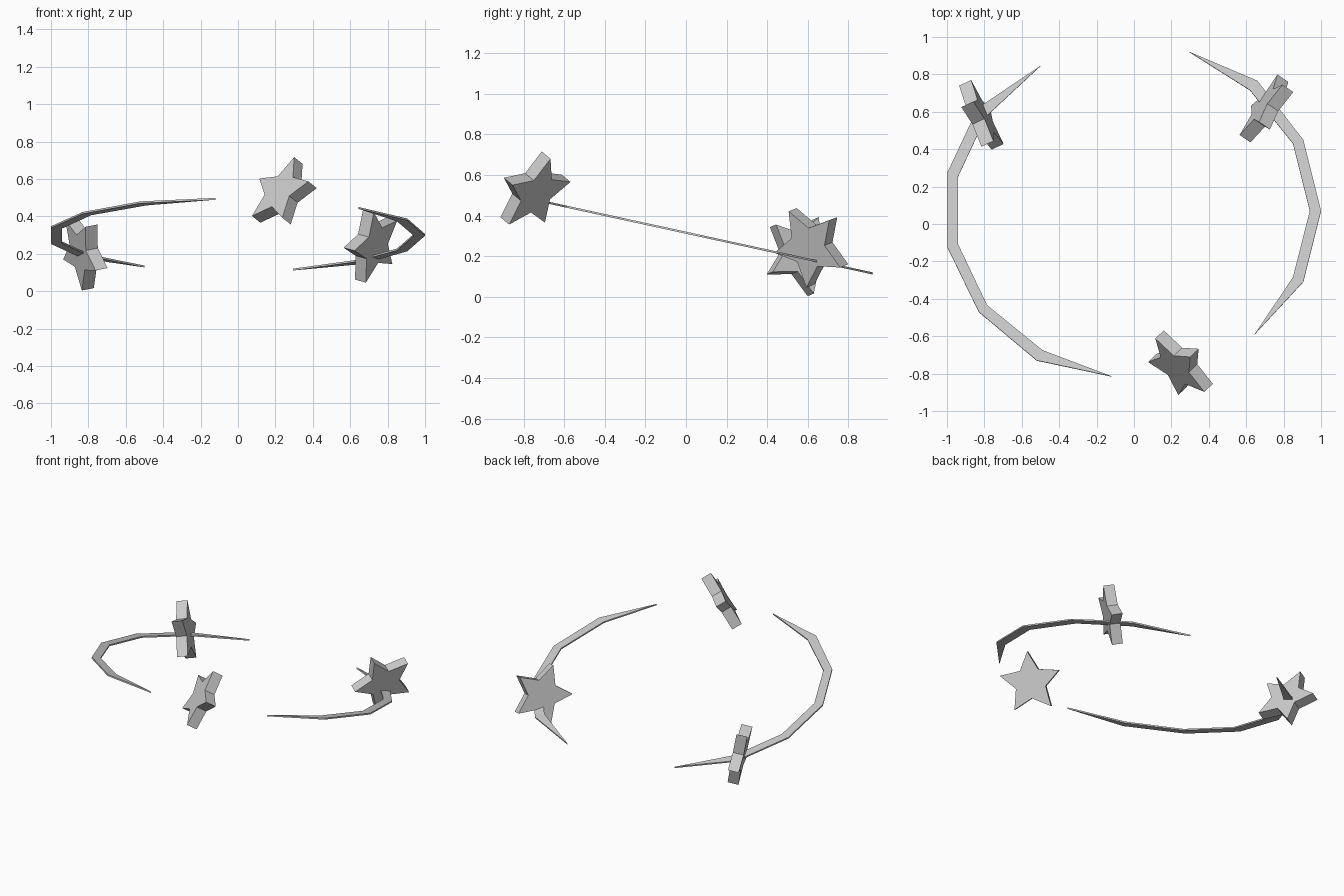
import bpy
import bmesh
from math import sin, cos, pi
from mathutils import Vector

cube = bpy.data.objects.get("Cube")
if cube:
    bpy.data.objects.remove(cube)

grey = bpy.data.materials.new("light grey")
grey.use_nodes = True
grey.diffuse_color = (0.6, 0.6, 0.6, 1)
grey.node_tree.nodes["Principled BSDF"].inputs["Base Color"].default_value = (0.6, 0.6, 0.6, 1)


def extrude_outline(name, points, offset):
    """Solid made from a flat outline extruded along offset."""
    bm = bmesh.new()
    face = bm.faces.new([bm.verts.new(p) for p in points])
    result = bmesh.ops.extrude_face_region(bm, geom=[face], use_keep_orig=True)
    moved = [g for g in result["geom"] if isinstance(g, bmesh.types.BMVert)]
    bmesh.ops.translate(bm, verts=moved, vec=offset)
    bmesh.ops.recalc_face_normals(bm, faces=bm.faces)
    mesh = bpy.data.meshes.new(name)
    bm.to_mesh(mesh)
    bm.free()
    mesh.materials.append(grey)
    obj = bpy.data.objects.new(name, mesh)
    bpy.context.collection.objects.link(obj)


def star(name, center, normal, tip, radius=0.204, inner=0.5, depth=0.072):
    """Thick five-pointed star with one point aimed along tip."""
    n, u = Vector(normal).normalized(), Vector(tip)
    u = (u - n * u.dot(n)).normalized()
    v = n.cross(u)
    start = Vector(center) - n * depth / 2
    outline = []
    for k in range(10):
        r = radius * (inner if k % 2 else 1)
        outline.append(start + (u * cos(k * pi / 5) + v * sin(k * pi / 5)) * r)
    extrude_outline(name, outline, n * depth)


# Tilted plane shared by the two trails
SLOPE = -0.218
UP = Vector((0, -SLOPE, 1)).normalized()


def trail(name, outer, inner, depth=0.01):
    """Thin tapered arc: outer edge runs tip to tip, inner edge joins it."""
    outline = [Vector((x, y, 0.316 + SLOPE * y)) - UP * depth / 2
               for x, y in outer + inner[::-1]]
    extrude_outline(name, outline, UP * depth)


# Stars
star("front_star", (0.243, -0.753, 0.522), (-0.624, -0.60, 0.50), (0.08, 0.064, 0.177))
star("left_star", (0.713, 0.62, 0.249), (0.80, -0.55, -0.22), (-0.077, -0.461, 0.883))
star("right_star", (-0.822, 0.57, 0.208), (0.89, 0.42, 0.18), (0.094, 0.217, -0.972))

# Trails
trail("right_trail",
      [(-0.12, -0.815), (-0.52, -0.73), (-0.83, -0.47), (-1.0, -0.12),
       (-1.0, 0.27), (-0.835, 0.62), (-0.5, 0.845)],
      [(-0.49, -0.675), (-0.785, -0.435), (-0.94, -0.11), (-0.94, 0.255),
       (-0.79, 0.575)])
trail("left_trail",
      [(0.295, 0.92), (0.66, 0.765), (0.905, 0.45), (1.0, 0.07),
       (0.905, -0.31), (0.645, -0.59)],
      [(0.62, 0.715), (0.85, 0.43), (0.94, 0.07), (0.85, -0.285)])
